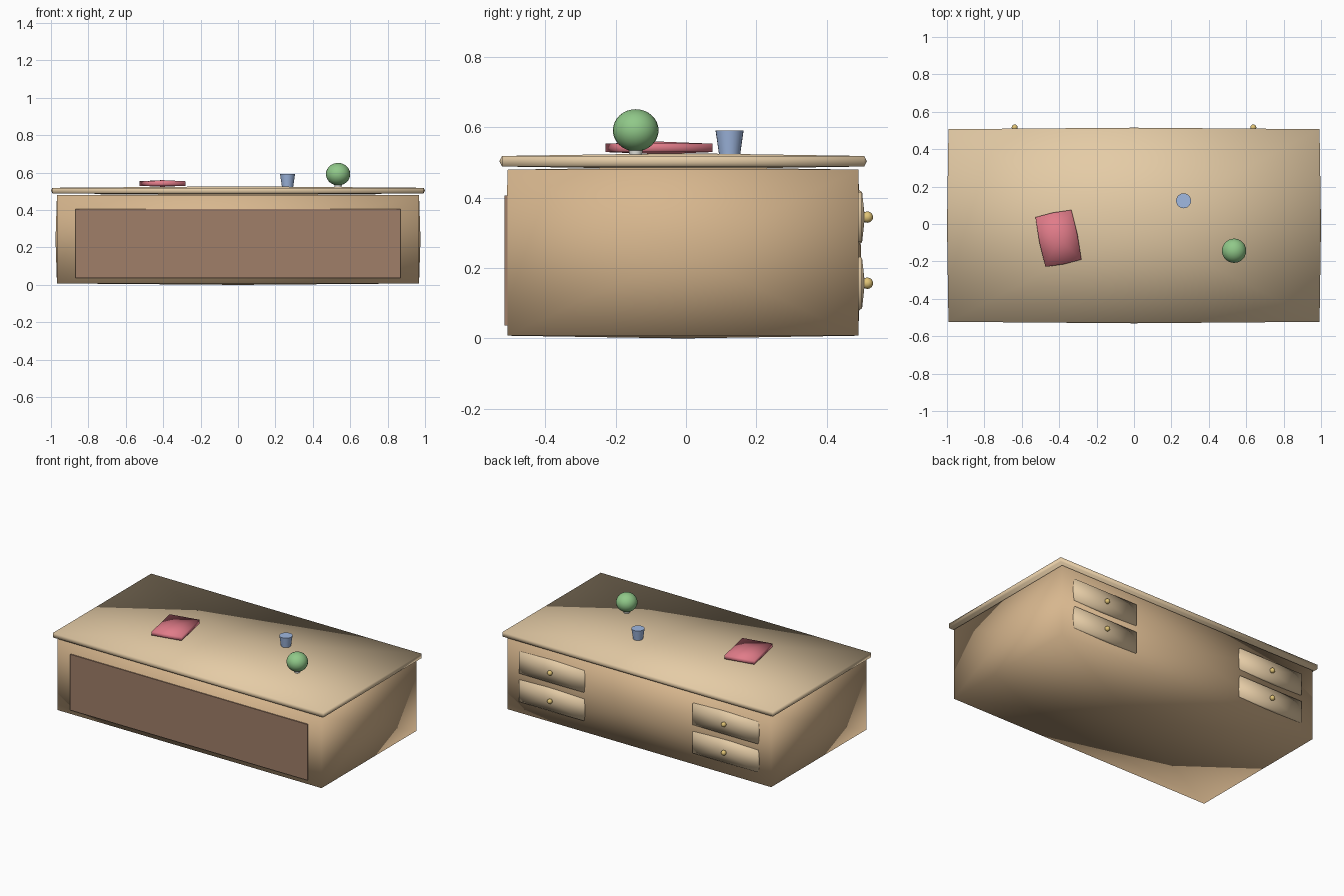
import bpy, bmesh
from mathutils import Matrix, Vector

if "Cube" in bpy.data.objects:
    bpy.data.objects.remove(bpy.data.objects["Cube"])

BULGE = 0.0078  # every box face rises to a slight point in its middle


def material(name, rgb):
    m = bpy.data.materials.new(name)
    m.diffuse_color = (*rgb, 1)
    m.use_nodes = True
    m.node_tree.nodes["Principled BSDF"].inputs["Base Color"].default_value = m.diffuse_color
    return m


WOOD = material("wood", (0.68, 0.47, 0.27))
LIGHT = material("light_wood", (0.78, 0.60, 0.38))
DARK = material("dark_wood", (0.35, 0.21, 0.14))
BRASS = material("brass", (0.75, 0.55, 0.18))
RED = material("red", (0.75, 0.20, 0.25))
BLUE = material("blue", (0.35, 0.48, 0.75))
GREEN = material("green", (0.28, 0.58, 0.25))
PALE = material("pale", (0.85, 0.85, 0.80))


def finish(bm, name, mat, loc, smooth=True, turn=0):
    bmesh.ops.recalc_face_normals(bm, faces=bm.faces)
    for f in bm.faces:
        f.smooth = smooth
    me = bpy.data.meshes.new(name)
    bm.to_mesh(me)
    bm.free()
    me.materials.append(mat)
    ob = bpy.data.objects.new(name, me)
    ob.location = loc
    ob.rotation_euler.z = turn
    bpy.context.collection.objects.link(ob)
    return ob


def box(name, mat, lo, hi, bulge=BULGE, turn=0):
    lo, hi = Vector(lo), Vector(hi)
    bm = bmesh.new()
    bmesh.ops.create_cube(bm, size=1, matrix=Matrix.Diagonal((*(hi - lo), 1)))
    if bulge:
        bmesh.ops.poke(bm, faces=bm.faces[:], offset=bulge)
    return finish(bm, name, mat, (lo + hi) / 2, bulge > 0, turn)


def ball(name, mat, loc, r, rz):
    bm = bmesh.new()
    bmesh.ops.create_uvsphere(bm, u_segments=24, v_segments=16, radius=1,
                              matrix=Matrix.Diagonal((r, r, rz, 1)))
    return finish(bm, name, mat, loc)


def cone(name, mat, x, y, z0, z1, r0, r1):
    bm = bmesh.new()
    bmesh.ops.create_cone(bm, cap_ends=True, segments=24, radius1=r0, radius2=r1, depth=z1 - z0)
    ob = finish(bm, name, mat, (x, y, (z0 + z1) / 2))
    for p in ob.data.polygons:
        p.use_smooth = len(p.vertices) == 4
    return ob


# Desk body, top and front panel
box("desk_body", WOOD, (-0.968, -0.507, 0.0078), (0.968, 0.490, 0.480))
box("desk_top", LIGHT, (-0.992, -0.523, 0.489), (0.992, 0.507, 0.519))
box("front_panel", DARK, (-0.87, -0.516, 0.037), (0.87, -0.500, 0.407), bulge=0)

# Two drawers with knobs on each side of the back
for side, sx in (("left", -1), ("right", 1)):
    for level, z in (("lower", 0.157), ("upper", 0.345)):
        x = sx * 0.638
        box(f"{level}_{side}_drawer", LIGHT, (x - 0.238, 0.480, z - 0.071), (x + 0.238, 0.501, z + 0.071))
        ball(f"{level}_{side}_knob", BRASS, (x, 0.516, z), 0.016, 0.016)

# Things on the desk
box("book", RED, (-0.502, -0.212, 0.530), (-0.306, 0.058, 0.554), bulge=0.006, turn=0.2)
cone("cup", BLUE, 0.265, 0.124, 0.523, 0.592, 0.030, 0.040)
cone("plant_pot", PALE, 0.535, -0.143, 0.523, 0.545, 0.018, 0.022)
ball("plant", GREEN, (0.535, -0.143, 0.592), 0.065, 0.060)
